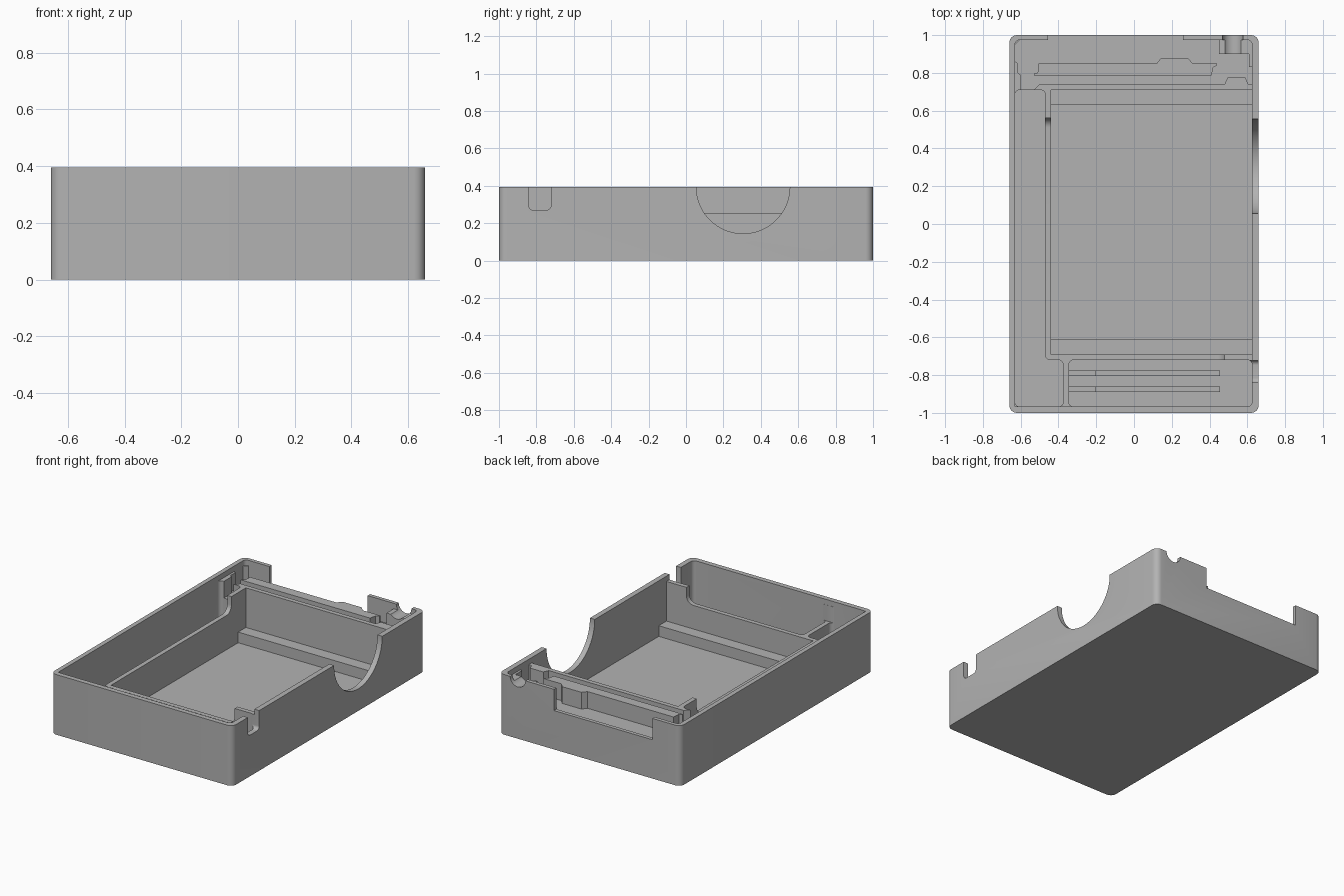
import bpy, bmesh, math
from mathutils import Matrix

if "Cube" in bpy.data.objects:
    bpy.data.objects.remove(bpy.data.objects["Cube"], do_unlink=True)

H, FLOOR, LEDGE, LOW, CHANNEL, UP = 0.395, 0.03, 0.36, 0.255, 0.25, 0.5

grey = bpy.data.materials.new("plain_grey")
grey.use_nodes = True
grey.diffuse_color = (0.45, 0.45, 0.45, 1)
grey.node_tree.nodes["Principled BSDF"].inputs["Base Color"].default_value = grey.diffuse_color


def finish(name, bm):
    bmesh.ops.recalc_face_normals(bm, faces=bm.faces)
    mesh = bpy.data.meshes.new(name)
    bm.to_mesh(mesh)
    bm.free()
    mesh.materials.append(grey)
    ob = bpy.data.objects.new(name, mesh)
    bpy.context.scene.collection.objects.link(ob)
    return ob


def prism(name, points, z0, z1, radius=0.0):
    """Upright prism over an outline, with optional rounded corners."""
    bm = bmesh.new()
    face = bm.faces.new([bm.verts.new((x, y, z0)) for x, y in points])
    top = bmesh.ops.extrude_face_region(bm, geom=[face])["geom"]
    for v in top:
        if isinstance(v, bmesh.types.BMVert):
            v.co.z = z1
    if radius:
        upright = [e for e in bm.edges if abs(e.verts[0].co.z - e.verts[1].co.z) > 1e-4]
        bmesh.ops.bevel(bm, geom=upright, offset=radius, segments=6, profile=0.5, affect='EDGES')
    return finish(name, bm)


def box(name, x0, x1, y0, y1, z0, z1, radius=0.0):
    return prism(name, [(x0, y0), (x1, y0), (x1, y1), (x0, y1)], z0, z1, radius)


def soften_bottom(ob, radius, rule):
    """Round the lower edges of a cutter that satisfy the rule."""
    bm = bmesh.new()
    bm.from_mesh(ob.data)
    low = min(v.co.z for v in bm.verts)
    edges = [e for e in bm.edges if all(v.co.z < low + 1e-4 for v in e.verts) and rule(e)]
    bmesh.ops.bevel(bm, geom=edges, offset=radius, segments=8, profile=0.5, affect='EDGES')
    bm.to_mesh(ob.data)
    bm.free()
    return ob


def cylinder(name, axis, centre, radius, depth, sides=64):
    bm = bmesh.new()
    bmesh.ops.create_cone(bm, cap_ends=True, segments=sides, radius1=radius, radius2=radius, depth=depth)
    bm.transform(Matrix.Translation(centre) @ Matrix.Rotation(math.pi / 2, 4, axis))
    return finish(name, bm)


def cut(target, cutter):
    cutter.hide_render = True
    mod = target.modifiers.new("cut", 'BOOLEAN')
    mod.operation, mod.solver, mod.object = 'DIFFERENCE', 'EXACT', cutter
    bpy.context.view_layer.objects.active = target
    bpy.ops.object.modifier_apply(modifier=mod.name)
    bpy.data.objects.remove(cutter, do_unlink=True)


# Outer shell with the recess inside the rim
tray = box("tray", -0.66, 0.66, -1, 1, 0, H, 0.04)
cut(tray, box("rim_recess", -0.63, 0.625, -0.967, 0.975, LEDGE, UP, 0.025))

# Main compartment, with a raised step at either end
cut(tray, box("main_pocket", -0.44, 0.625, -0.69, 0.71, 0.1, UP))
cut(tray, box("main_floor", -0.44, 0.625, -0.61, 0.63, FLOOR, UP))

# Bent side compartment and front compartment
side = [(-0.63, -0.967), (-0.375, -0.967), (-0.375, -0.72), (-0.47, -0.72), (-0.47, 0.71), (-0.63, 0.71)]
cut(tray, prism("side_pocket", side, FLOOR, UP, 0.025))
cut(tray, box("front_pocket", -0.345, 0.625, -0.967, -0.72, FLOOR, UP, 0.025))

# Lowered dividers that sweep up to the ledge at their ends
lower = box("divider_cutter", -0.63, 0.48, -0.966, 0.56, LOW, UP)
soften_bottom(lower, 0.05, lambda e: all(v.co.x > 0.4 for v in e.verts) or all(v.co.y > 0.5 for v in e.verts))
cut(tray, lower)

# Cable channel along the back
channel = [(-0.6, 0.68), (-0.6, 0.79), (-0.615, 0.8), (-0.615, 0.85), (-0.63, 0.86), (-0.63, 0.95),
           (-0.605, 0.975), (0.45, 0.975), (0.45, 0.9), (0.61, 0.9), (0.61, 0.83), (0.625, 0.83),
           (0.625, 0.74), (0.605, 0.74), (0.59, 0.775), (0.495, 0.775), (0.48, 0.74),
           (-0.5, 0.74), (-0.53, 0.71), (-0.53, 0.68)]
cut(tray, prism("channel_cutter", channel, CHANNEL, UP))

# Openings in the outer walls
cut(tray, box("back_opening", -0.455, 0.26, 0.96, 1.1, LOW, UP))
cut(tray, cylinder("cable_exit", 'X', (0.523, 0.98, H), 0.055, 0.2))
cut(tray, cylinder("thumb_opening", 'Y', (0.66, 0.305, H), 0.25, 0.15, 96))
slot = box("side_slot", 0.6, 0.72, -0.84, -0.722, 0.27, UP)
soften_bottom(slot, 0.025, lambda e: abs(e.verts[0].co.y - e.verts[1].co.y) < 1e-4)
cut(tray, slot)

# Baffle standing in the back channel
baffle = [(-0.53, 0.785), (0.41, 0.785), (0.42, 0.83), (0.44, 0.84), (0.44, 0.85), (0.31, 0.85),
          (0.285, 0.88), (0.145, 0.88), (0.12, 0.85), (-0.505, 0.85), (-0.51, 0.8), (-0.53, 0.795)]
parts = [tray, prism("channel_baffle", baffle, CHANNEL - 0.01, LEDGE)]

# Low ribs in the front compartment
for i, y in enumerate((-0.79, -0.875)):
    parts.append(box(f"rib_{i + 1}", -0.205, 0.455, y - 0.014, y + 0.014, FLOOR - 0.01, 0.07))
    parts.append(box(f"rib_end_{i + 1}", -0.35, -0.205, y - 0.014, y + 0.014, FLOOR - 0.01, 0.1))

# Smooth the rounded walls and keep the edges crisp
bpy.ops.object.select_all(action='DESELECT')
for ob in parts:
    ob.select_set(True)
bpy.context.view_layer.objects.active = tray
bpy.ops.object.shade_smooth_by_angle(angle=math.radians(30))
